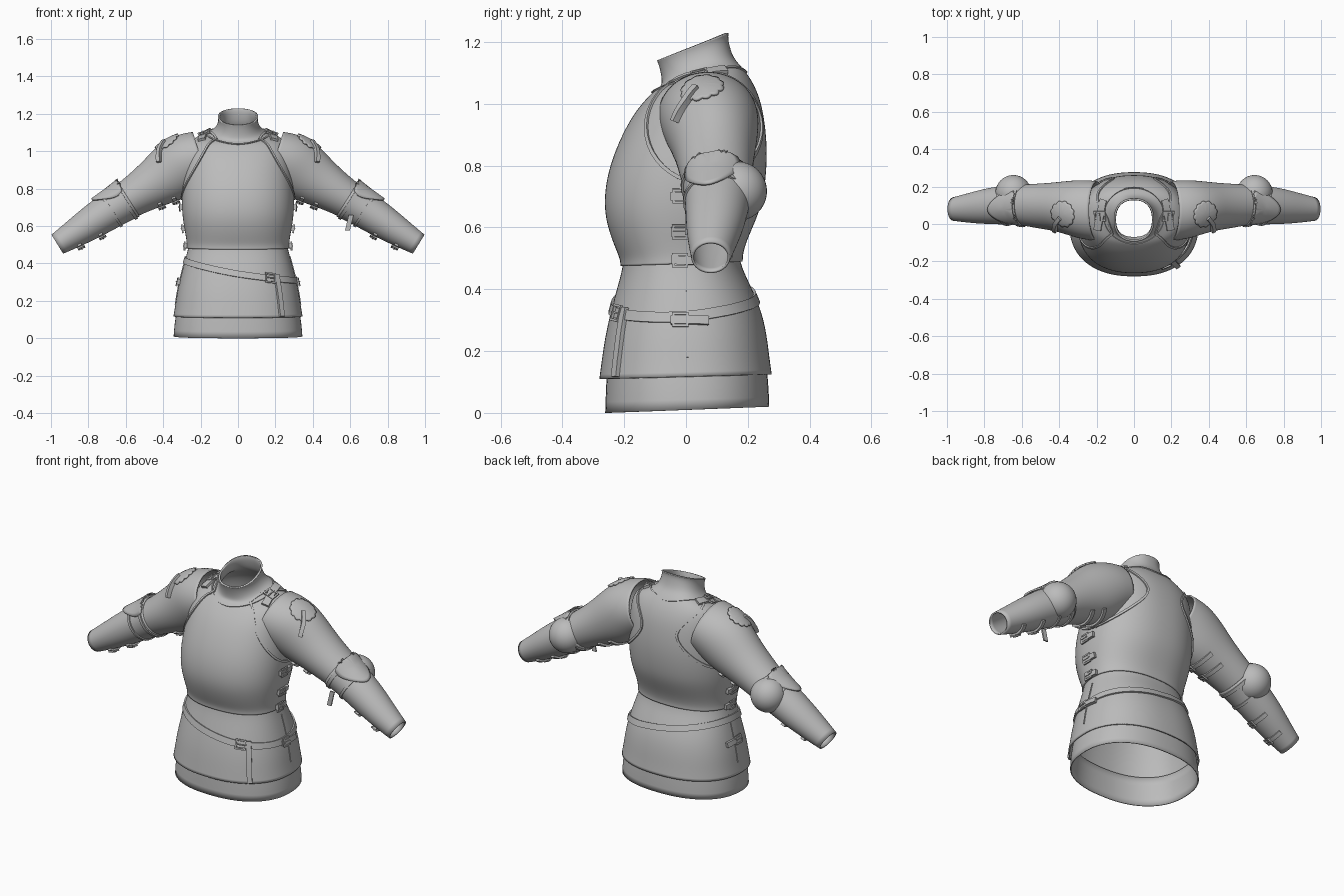
import bpy, bmesh, math
from math import sin, cos, pi, radians
from mathutils import Vector
from mathutils.bvhtree import BVHTree

if "Cube" in bpy.data.objects:
    bpy.data.objects.remove(bpy.data.objects["Cube"])

steel = bpy.data.materials.new("steel_grey")
steel.use_nodes = True
GREY = (0.5, 0.5, 0.5, 1)
steel.diffuse_color = GREY
steel.node_tree.nodes["Principled BSDF"].inputs["Base Color"].default_value = GREY


def finish(name, bm, mirror=False, solid=0, sub=0, angle=40):
    mesh = bpy.data.meshes.new(name)
    bm.to_mesh(mesh)
    bm.free()
    ob = bpy.data.objects.new(name, mesh)
    bpy.context.collection.objects.link(ob)
    mesh.materials.append(steel)
    bpy.ops.object.select_all(action='DESELECT')
    ob.select_set(True)
    bpy.context.view_layer.objects.active = ob
    bpy.ops.object.shade_smooth_by_angle(angle=radians(angle))
    if sub:
        m = ob.modifiers.new("smooth", 'SUBSURF')
        m.levels = m.render_levels = sub
    if solid:
        m = ob.modifiers.new("thickness", 'SOLIDIFY')
        m.thickness, m.offset = solid, -1
    if mirror:
        m = ob.modifiers.new("mirror", 'MIRROR')
        m.use_mirror_merge = False
    return ob


def loft(name, rings, loop=False, cap=False, **kw):
    """Skin a list of closed rings."""
    bm = bmesh.new()
    rows = [[bm.verts.new(p) for p in r] for r in rings]
    n = len(rows[0])
    for i in range(len(rows) - (0 if loop else 1)):
        a, b = rows[i], rows[(i + 1) % len(rows)]
        for j in range(n):
            k = (j + 1) % n
            bm.faces.new((a[j], a[k], b[k], b[j]))
    if cap:
        bm.faces.new(rows[0])
        bm.faces.new(rows[-1])
    if cap or loop:
        bmesh.ops.recalc_face_normals(bm, faces=bm.faces)
    return finish(name, bm, **kw)


def body_ring(zf, zb, yf, yb, hw, power=2.3, n=48):
    """Rounded body section, tilted from zf at the front to zb at the back."""
    pts = []
    for j in range(n):
        c, s = cos(2 * pi * j / n), sin(2 * pi * j / n)
        cx = math.copysign(abs(c) ** (2 / power), c)
        sy = math.copysign(abs(s) ** (2 / power), s)
        pts.append(Vector((hw * cx, (yf + yb) / 2 + sy * (yb - yf) / 2,
                           zf + (zb - zf) * (sy + 1) / 2)))
    return pts


def arm_point(c, d, ry, rv, a):
    v = Vector((-d.z, 0, d.x)).normalized()
    return c + Vector((0, ry * cos(a), 0)) + v * rv * sin(a)


def arm_loft(name, path):
    rings = []
    for i, (x, y, z, ry, rv) in enumerate(path):
        p, q = path[max(i - 1, 0)], path[min(i + 1, len(path) - 1)]
        d = Vector((q[0] - p[0], 0, q[2] - p[2]))
        rings.append([arm_point(Vector((x, y, z)), d, ry, rv, 2 * pi * j / 32) for j in range(32)])
    return loft(name, rings, mirror=True, solid=0.008, sub=2, angle=180)


def surface(ob):
    bpy.context.view_layer.update()
    return BVHTree.FromObject(ob, bpy.context.evaluated_depsgraph_get())


def ribbon(name, pts, tree, width, thick=0.008, loop=False, mirror=True, steps=4):
    """Strap of rectangular section that lies on a surface."""
    pts = [Vector(p) for p in pts]
    ends = pts[1:] + (pts[:1] if loop else [])
    fine = [a.lerp(b, k / steps) for a, b in zip(pts, ends) for k in range(steps)]
    if not loop:
        fine.append(pts[-1])
    hits = [tree.find_nearest(p)[:2] for p in fine]
    rings, n = [], len(hits)
    for i, (p, nor) in enumerate(hits):
        a = hits[i - 1 if loop else max(i - 1, 0)][0]
        b = hits[(i + 1) % n if loop else min(i + 1, n - 1)][0]
        side = nor.cross(b - a).normalized() * width / 2
        lo, hi = p - nor * 0.003, p + nor * thick
        rings.append([lo - side, lo + side, hi + side, hi - side])
    return loft(name, rings, loop=loop, cap=not loop, mirror=mirror)


def buckle(name, at, along, tree, w=0.025, h=0.02, mirror=True):
    """Square wire frame with a prong, seated on a surface."""
    p, nor = tree.find_nearest(Vector(at))[:2]
    t = Vector(along)
    t = (t - nor * t.dot(nor)).normalized()
    s = nor.cross(t)
    bm = bmesh.new()

    def bar(c, ax, ay, az):
        v = [bm.verts.new(c + ax * i + ay * j + az * k)
             for i in (-1, 1) for j in (-1, 1) for k in (-1, 1)]
        bmesh.ops.convex_hull(bm, input=v)
    c, r = p + nor * 0.012, 0.004
    for g in (-1, 1):
        bar(c + t * h * g, t * r, s * (w + r), nor * r)
        bar(c + s * w * g, t * (h + r), s * r, nor * r)
    bar(c + nor * r, t * h, s * r * 0.7, nor * r)
    bmesh.ops.recalc_face_normals(bm, faces=bm.faces)
    return finish(name, bm, mirror=mirror)


def plate(name, at, radius, tree, lift, n=64):
    """Thin shaped plate draped on the arm; radius(a) gives (along, across)."""
    p, nor = tree.find_nearest(Vector(at))[:2]
    across = Vector((0, 1, 0))
    across = (across - nor * across.dot(nor)).normalized()
    along = across.cross(nor)
    bm = bmesh.new()

    def drape(u, v):
        o = p + along * u + across * v
        hit = tree.ray_cast(o + nor * 0.08, -nor)[0] or tree.find_nearest(o)[0]
        return bm.verts.new(hit + nor * lift)
    mid = drape(0, 0)
    last = None
    for f in (0.3, 0.6, 0.85, 1):
        row = [drape(*(f * q for q in radius(2 * pi * j / n))) for j in range(n)]
        for j in range(n):
            k = (j + 1) % n
            bm.faces.new((last[j], row[j], row[k], last[k]) if last else (mid, row[j], row[k]))
        last = row
    return finish(name, bm, mirror=True, solid=0.009)


# Body shells
under_skirt = loft("under_skirt", [body_ring(*r) for r in (
    (0, 0.02, -0.262, 0.27, 0.345), (0.07, 0.08, -0.26, 0.268, 0.341),
    (0.16, 0.17, -0.255, 0.26, 0.325))], solid=0.006, sub=1, angle=180)
fauld = loft("hip_skirt", [body_ring(*r) for r in (
    (0.11, 0.125, -0.281, 0.278, 0.346), (0.17, 0.18, -0.273, 0.27, 0.336),
    (0.24, 0.25, -0.263, 0.262, 0.326), (0.32, 0.33, -0.246, 0.245, 0.308),
    (0.40, 0.41, -0.224, 0.21, 0.287), (0.46, 0.47, -0.207, 0.18, 0.27),
    (0.51, 0.52, -0.2, 0.17, 0.26))], solid=0.008, sub=2, angle=180)
cuirass = loft("breast_and_back_plate", [body_ring(*r) for r in (
    (0.475, 0.49, -0.212, 0.184, 0.275), (0.50, 0.515, -0.214, 0.184, 0.274),
    (0.54, 0.56, -0.232, 0.198, 0.28), (0.61, 0.62, -0.257, 0.225, 0.292),
    (0.68, 0.68, -0.266, 0.247, 0.3), (0.76, 0.76, -0.257, 0.259, 0.301),
    (0.84, 0.84, -0.233, 0.263, 0.295), (0.92, 0.92, -0.197, 0.258, 0.286),
    (0.98, 1.00, -0.16, 0.245, 0.277), (1.02, 1.06, -0.125, 0.222, 0.262),
    (1.04, 1.10, -0.105, 0.196, 0.23), (1.05, 1.125, -0.09, 0.175, 0.175),
    (1.06, 1.15, -0.077, 0.152, 0.127), (1.095, 1.19, -0.08, 0.14, 0.108),
    (1.125, 1.215, -0.088, 0.136, 0.105), (1.14, 1.228, -0.094, 0.138, 0.108))],
    solid=0.01, sub=2, angle=180)

# Arms
upper_arm = arm_loft("upper_arms", (
    (0.20, 0.07, 0.965, 0.16, 0.145), (0.25, 0.075, 0.95, 0.16, 0.155),
    (0.30, 0.08, 0.925, 0.155, 0.162), (0.36, 0.088, 0.883, 0.142, 0.157),
    (0.43, 0.093, 0.838, 0.129, 0.136), (0.50, 0.096, 0.795, 0.121, 0.118),
    (0.57, 0.1, 0.752, 0.113, 0.105), (0.64, 0.104, 0.71, 0.103, 0.096)))
forearm = arm_loft("forearms", (
    (0.585, 0.104, 0.745, 0.117, 0.111), (0.64, 0.104, 0.71, 0.109, 0.102),
    (0.72, 0.1, 0.66, 0.102, 0.097), (0.80, 0.094, 0.608, 0.094, 0.088),
    (0.88, 0.086, 0.556, 0.08, 0.075), (0.966, 0.08, 0.503, 0.063, 0.06)))

body_t, fauld_t = surface(cuirass), surface(fauld)
upper_t, fore_t = surface(upper_arm), surface(forearm)

# Elbow domes and wings
bm = bmesh.new()
bmesh.ops.create_uvsphere(bm, u_segments=32, v_segments=20, radius=0.096)
bmesh.ops.translate(bm, verts=bm.verts, vec=(0.645, 0.166, 0.717))
finish("elbow_domes", bm, mirror=True, angle=180)
plate("elbow_wings", (0.71, 0.07, 0.82),
      lambda a: (0.105 * cos(a), 0.09 * sin(a) * (1 - 0.3 * cos(a))), fore_t, 0.014)

# Scalloped shoulder discs with a slot strap
plate("shoulder_discs", (0.385, 0.05, 1.06),
      lambda a: tuple(0.066 * (1 + 0.12 * abs(sin(6 * a))) * f for f in (cos(a), sin(a))),
      upper_t, 0.01, 96)
ribbon("shoulder_laces", [(0.40, 0.03, 1.06), (0.42, 0.0, 1.01), (0.42, -0.03, 0.94)],
       upper_t, 0.022, 0.022)

# Raised armhole and neck edges
rim = []
for j in range(40):
    a = 2 * pi * j / 40
    hit = body_t.ray_cast(Vector((0.6, 0.058 + 0.185 * cos(a), 0.922 + 0.178 * sin(a))),
                          Vector((-1, 0, 0)))[0]
    if hit:
        rim.append(hit)
ribbon("armhole_edges", rim, body_t, 0.012, 0.007, loop=True, steps=2)
neck = []
for j in range(40):
    a = 2 * pi * j / 40
    hit = body_t.ray_cast(Vector((0.165 * cos(a), 0.043 + 0.15 * sin(a), 1.5)),
                          Vector((0, 0, -1)))[0]
    if hit:
        neck.append(hit)
ribbon("neck_edge", neck, body_t, 0.008, 0.005, loop=True, mirror=False, steps=2)

# Shoulder straps
ribbon("shoulder_straps", [(0.205, -0.045, 1.09), (0.195, 0.04, 1.14), (0.185, 0.14, 1.16)],
       body_t, 0.04, 0.013)
buckle("shoulder_buckles", (0.198, 0.03, 1.14), (0, 1, 0), body_t, 0.028, 0.024)

# Side straps and the skirt seam
for i, (z, tree, back) in enumerate(((0.70, body_t, 0.05), (0.575, body_t, 0.05),
                                     (0.495, body_t, 0.05), (0.31, fauld_t, 0.085))):
    ribbon(f"side_straps_{i}", [(0.36, -0.055, z), (0.36, 0, z), (0.36, back, z)], tree, 0.028, 0.016)
    buckle(f"side_buckles_{i}", (0.36, -0.02, z), (0, 1, 0), tree, 0.02, 0.022)
ribbon("skirt_seams", [(0.4, 0.005, 0.19), (0.35, 0.005, 0.46)], fauld_t, 0.006, 0.004)

# Hip belt with its hanging end


def belt_point(a):
    x, y = 0.34 * cos(a), 0.28 * sin(a)
    return x, y, 0.376 - 0.17 * x + 0.08 * y


ribbon("hip_belt", [belt_point(2 * pi * j / 48) for j in range(48)], fauld_t, 0.034, 0.008,
       loop=True, mirror=False, steps=2)
buckle("belt_buckle", belt_point(radians(-58)), (1, 0.4, -0.1), fauld_t, 0.024, 0.026, mirror=False)
ribbon("belt_end", [(0.225, -0.23, 0.35), (0.235, -0.235, 0.22), (0.245, -0.245, 0.12)],
       fauld_t, 0.028, 0.014, mirror=False)

# Straps around the elbows and under the arms
DOWN = Vector((0.84, 0, -0.54))
for name, c, tree, width in (("elbow_bands", (0.605, 0.104, 0.732), fore_t, 0.018),
                             ("cuff_bands", (0.68, 0.102, 0.685), fore_t, 0.014)):
    ribbon(name, [arm_point(Vector(c), DOWN, 0.13, 0.13, 2 * pi * j / 32) for j in range(32)],
           tree, width, 0.007, loop=True, steps=1)
for i, (c, tree) in enumerate((((0.41, 0.093, 0.85), upper_t), ((0.48, 0.095, 0.808), upper_t),
                               ((0.78, 0.095, 0.62), fore_t), ((0.89, 0.085, 0.55), fore_t))):
    arc = [arm_point(Vector(c), DOWN, 0.15, 0.15, radians(g)) for g in (-125, -105, -85, -65, -45)]
    ribbon(f"arm_straps_{i}", arc, tree, 0.022, 0.011)
    buckle(f"arm_buckles_{i}", arc[1], arc[2] - arc[0], tree, 0.016, 0.016)

# Loose strap end on one arm
loft("loose_strap", [[Vector((0.585 + dx - k, 0.0 + dy, z)) for dx, dy in
                      ((-0.013, -0.004), (0.013, -0.004), (0.013, 0.004), (-0.013, 0.004))]
                     for z, k in ((0.575, 0), (0.66, -0.02))], cap=True)
